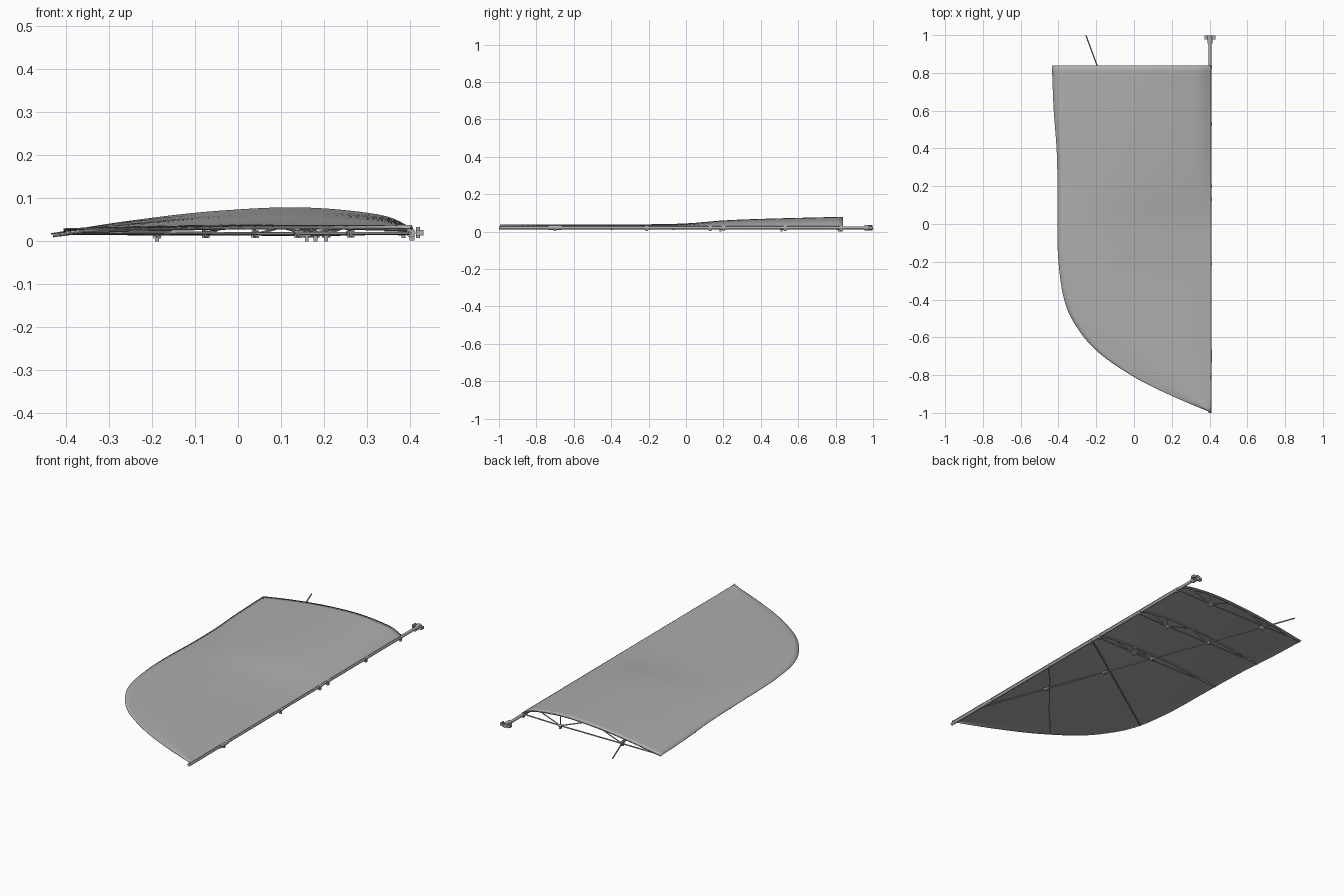
import bpy, bmesh, math
from mathutils import Vector

cube = bpy.data.objects.get("Cube")
if cube:
    bpy.data.objects.remove(cube, do_unlink=True)

grey = bpy.data.materials.new("plain grey")
grey.use_nodes = True
GREY = (0.42, 0.42, 0.42, 1)
grey.diffuse_color = GREY
grey.node_tree.nodes["Principled BSDF"].inputs["Base Color"].default_value = GREY


def finish(bm, name, smooth=True):
    mesh = bpy.data.meshes.new(name)
    bm.to_mesh(mesh)
    bm.free()
    ob = bpy.data.objects.new(name, mesh)
    bpy.context.collection.objects.link(ob)
    mesh.materials.append(grey)
    if smooth:
        bpy.ops.object.select_all(action='DESELECT')
        ob.select_set(True)
        bpy.context.view_layer.objects.active = ob
        bpy.ops.object.shade_smooth_by_angle(angle=math.radians(40))
    return ob


def interp(points, u):
    """Smooth curve through (u, value) points."""
    n = len(points)
    u = min(max(u, points[0][0]), points[-1][0])
    i = max(k for k in range(n - 1) if points[k][0] <= u)

    def slope(k):
        a, b = points[max(k - 1, 0)], points[min(k + 1, n - 1)]
        return (b[1] - a[1]) / (b[0] - a[0])
    (u0, v0), (u1, v1) = points[i], points[i + 1]
    h = u1 - u0
    s = (u - u0) / h
    return (v0 * (1 + 2 * s) * (1 - s) ** 2 + v1 * s * s * (3 - 2 * s)
            + h * slope(i) * s * (1 - s) ** 2 + h * slope(i + 1) * s * s * (s - 1))


def tube(name, points, radius, sides=10, caps=True):
    """Straight tube segments joined along a path."""
    bm = bmesh.new()
    points = [Vector(p) for p in points]
    for a, b in zip(points, points[1:]):
        d = b - a
        made = bmesh.ops.create_cone(bm, cap_ends=caps, segments=sides, radius1=radius,
                                     radius2=radius, depth=d.length)["verts"]
        bmesh.ops.rotate(bm, verts=made, matrix=d.to_track_quat('Z', 'Y').to_matrix())
        bmesh.ops.translate(bm, verts=made, vec=(a + b) / 2)
    return finish(bm, name)


def box(name, centre, size):
    bm = bmesh.new()
    bmesh.ops.create_cube(bm, size=1)
    bmesh.ops.scale(bm, verts=bm.verts, vec=size)
    bmesh.ops.translate(bm, verts=bm.verts, vec=centre)
    return finish(bm, name, False)


# Skin shape: trailing outline, arched section, and how strongly it arches
EDGE = 0.407
OUTLINE = [(-0.995, 0.4), (-0.91, 0.2), (-0.81, 0), (-0.67, -0.2), (-0.52, -0.32),
           (-0.4, -0.37), (-0.25, -0.395), (-0.1, -0.405), (0.2, -0.405),
           (0.4, -0.41), (0.6, -0.425), (0.84, -0.435)]
ARCH = [(0, 0.019), (0.15, 0.04), (0.27, 0.054), (0.39, 0.066), (0.51, 0.074),
        (0.63, 0.079), (0.75, 0.077), (0.87, 0.067), (0.94, 0.055), (1, 0.03)]
RISE = [(-0.25, 0), (0, 0.15), (0.2, 0.53), (0.4, 0.73), (0.84, 1)]


def skin_z(x, y):
    left = interp(OUTLINE, y)
    t = min(max((x - left) / max(EDGE - left, 0.001), 0), 1)
    flat = 0.031 + 0.007 * math.sin(math.pi * t)
    k = interp(RISE, y)
    return flat * (1 - k) + interp(ARCH, t) * k


# Thin wing skin
bm = bmesh.new()
ROWS, COLS = 64, 32
grid = []
for r in range(ROWS + 1):
    y = -0.995 + 1.835 * r / ROWS
    left = interp(OUTLINE, y)
    xs = [left + (EDGE - left) * (1 - (1 - c / COLS) ** 1.4) for c in range(COLS + 1)]
    grid.append([bm.verts.new((x, y, skin_z(x, y))) for x in xs])
for lo, hi in zip(grid, grid[1:]):
    for c in range(COLS):
        bm.faces.new((lo[c], lo[c + 1], hi[c + 1], hi[c]))
skin = finish(bm, "wing_skin")
solid = skin.modifiers.new("thickness", 'SOLIDIFY')
solid.thickness = 0.003
solid.offset = -1

# Leading edge spar, open ended
SX, SZ = 0.402, 0.02
tube("leading_spar", [(SX, -1, SZ), (SX, 0.985, SZ)], 0.008, 16, False)

# Root fitting at the end of the spar
tube("root_socket", [(SX, 0.955, SZ), (SX, 0.998, SZ)], 0.014, 16, False)
for side, name in ((-1, "right"), (1, "left")):
    box(f"root_lug_{name}", (SX + side * 0.021, 0.987, SZ), (0.018, 0.02, 0.013))
    tube(f"root_pin_{name}", [(SX + side * 0.017, 0.987, 0.008),
                              (SX + side * 0.017, 0.987, 0.034)], 0.005)

# Clamps along the spar
for i, y in enumerate((-0.7, -0.21, 0.13, 0.2, 0.53, 0.83)):
    length = 0.035 if i == 0 else 0.01
    tube(f"spar_clamp_{i + 1}", [(SX, y - length, SZ), (SX, y + length, SZ)], 0.011, 12)
    box(f"clamp_foot_{i + 1}", (SX + 0.003, y, 0.009), (0.012, 0.012, 0.014))

# Diagonal brace rod with joints
START, END = Vector((0.4, -0.77, 0.019)), Vector((-0.255, 1, 0.017))
tube("diagonal_brace", [START, END], 0.0035)


def brace_at(x):
    return START.lerp(END, (x - START.x) / (END.x - START.x))


for i, x in enumerate((0.262, 0.14, 0.04, -0.075, -0.188)):
    p = brace_at(x)
    d = (END - START).normalized() * 0.012
    tube(f"brace_joint_{i + 1}", [p - d, p + d], 0.008)
    box(f"brace_joint_tab_{i + 1}", p + Vector((0, 0, -0.003)), (0.018, 0.01, 0.014))

# Trussed ribs: arched top chord, straight lower chord and web struts
for i, (y, foot_x) in enumerate(((0.832, 0.18), (0.51, 0.205), (0.185, 0.16))):
    left = interp(OUTLINE, y) + 0.004

    def top(x):
        return (x, y, skin_z(x, y) - 0.006)
    arch = [top(left + (0.4 - left) * k / 24) for k in range(25)]
    tube(f"rib_arch_{i + 1}", arch, 0.0045, 8)
    cross = brace_at(START.x + (y - START.y) / (END.y - START.y) * (END.x - START.x))
    inner = (foot_x, y, 0.016)
    outer = (cross.x, y, 0.018)
    tube(f"rib_chord_{i + 1}", [(SX, y, SZ), inner, outer, top(left + 0.03)], 0.0035, 8)
    for j, (base, x) in enumerate(((inner, 0.3), (inner, foot_x), (inner, 0.04),
                                   (outer, cross.x + 0.12), (outer, cross.x - 0.03))):
        tube(f"rib_{i + 1}_strut_{j + 1}", [base, top(x)], 0.003, 8)
    tube(f"rib_node_{i + 1}", [(foot_x - 0.01, y, 0.016), (foot_x + 0.01, y, 0.016)], 0.007)
    box(f"rib_foot_{i + 1}", (foot_x, y, 0.009), (0.009, 0.012, 0.018))
box("brace_foot", (-0.188, 0.82, 0.008), (0.009, 0.012, 0.016))

# Battens fanning out across the flat tip
for name, a, b, radius in (("main_batten", (SX, 0.13), (-0.365, -0.385), 0.0045),
                           ("tip_batten", (SX, -0.21), (-0.065, -0.76), 0.0025)):
    path = []
    for k in range(13):
        x, y = Vector(a).lerp(Vector(b), k / 12)
        path.append((x, y, skin_z(x, y) - 0.003 - radius))
    tube(name, path, radius, 8)
